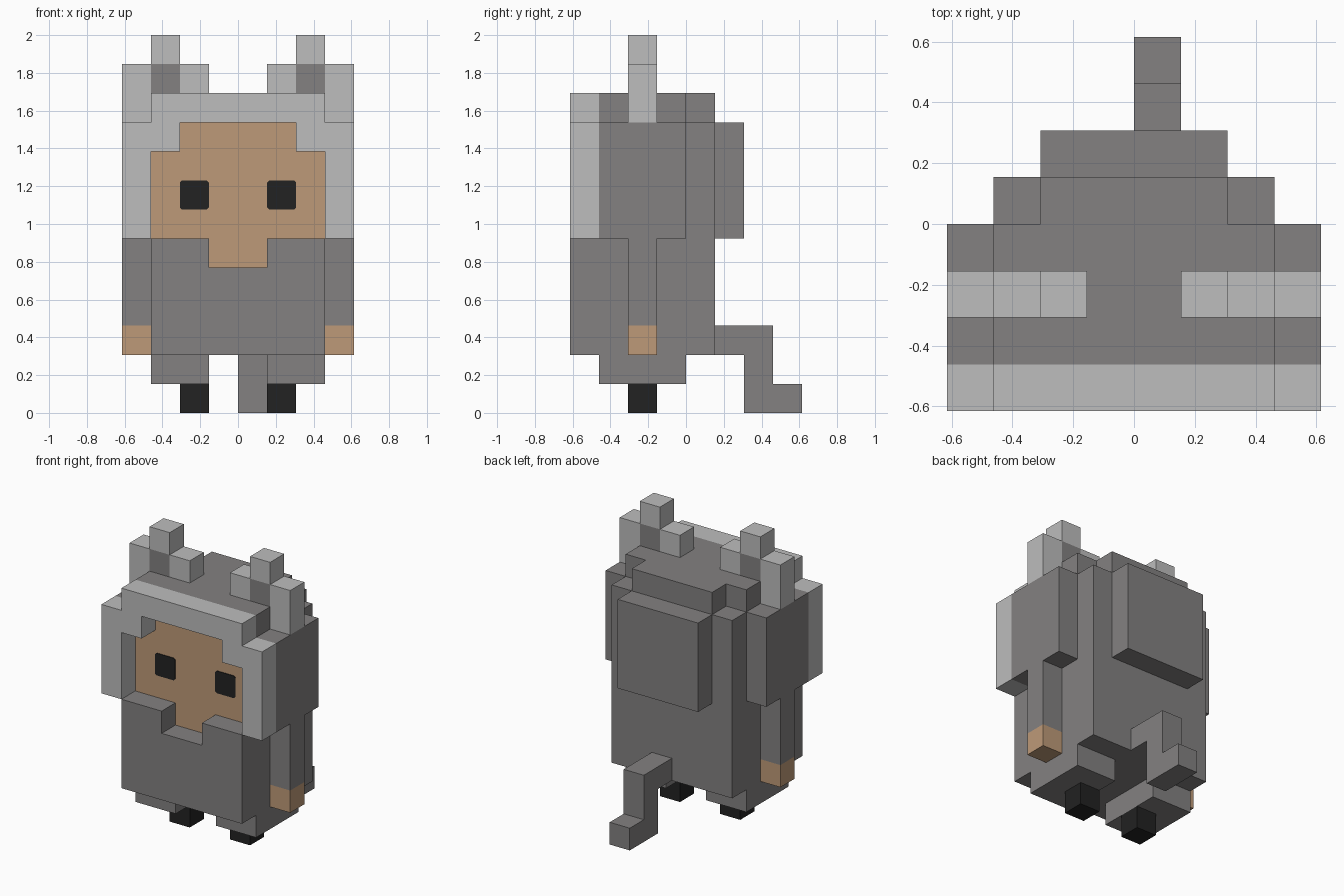
import bpy
import bmesh

cube = bpy.data.objects.get("Cube")
if cube:
    bpy.data.objects.remove(cube, do_unlink=True)

U = 2 / 13  # one block; all sizes below are in blocks


def material(name, rgb):
    m = bpy.data.materials.new(name)
    m.use_nodes = True
    m.diffuse_color = (*rgb, 1)
    bsdf = next(n for n in m.node_tree.nodes if n.type == 'BSDF_PRINCIPLED')
    bsdf.inputs["Base Color"].default_value = (*rgb, 1)
    bsdf.inputs["Roughness"].default_value = 0.9
    return m


GREY = material("dark grey fur", (0.227, 0.220, 0.220))
LIGHT = material("light grey trim", (0.509, 0.509, 0.509))
SKIN = material("tan skin", (0.515, 0.323, 0.188))
BLACK = material("black", (0.016, 0.016, 0.016))


def prism(name, profile, axis, lo, hi, mat):
    """Extrude a 2D block profile along an axis (0=x, 1=y, 2=z) from lo to hi."""
    bm = bmesh.new()
    verts = []
    for a, b in profile:
        co = [a, b]
        co.insert(axis, lo)
        verts.append(bm.verts.new([c * U for c in co]))
    base = bm.faces.new(verts)
    ext = bmesh.ops.extrude_face_region(bm, geom=[base])["geom"]
    shift = [0, 0, 0]
    shift[axis] = (hi - lo) * U
    bmesh.ops.translate(bm, vec=shift,
                        verts=[v for v in ext if isinstance(v, bmesh.types.BMVert)])
    bmesh.ops.recalc_face_normals(bm, faces=bm.faces)
    me = bpy.data.meshes.new(name)
    bm.to_mesh(me)
    bm.free()
    me.materials.append(mat)
    ob = bpy.data.objects.new(name, me)
    bpy.context.collection.objects.link(ob)
    return ob


def box(name, x, y, z, mat):
    x0, x1 = sorted(x)
    return prism(name, [(x0, y[0]), (x1, y[0]), (x1, y[1]), (x0, y[1])],
                 2, z[0], z[1], mat)


def mirrored(half):
    """Complete a right-half profile, listed bottom to top, across x = 0."""
    return half + [(-x, z) for x, z in reversed(half)]


# Body core, stepped crown and back panel
box("torso", (-3, 3), (-3, 1), (2, 10), GREY)
prism("crown", [(-3, -3), (3, -3), (3, 0), (2, 0), (2, 1), (-2, 1), (-2, 0), (-3, 0)],
      2, 10, 11, GREY)
box("back_panel", (-2, 2), (1, 2), (6, 10), GREY)

# Front of the coat with a chin notch
prism("coat_front", mirrored([(3, 2), (3, 6), (1, 6), (1, 5)]), 1, -4, -3, GREY)

# Light hood rim framing the face
prism("hood_rim",
      [(-4, 6), (-4, 10), (-3, 10), (-3, 11), (3, 11), (3, 10), (4, 10), (4, 6),
       (3, 6), (3, 9), (2, 9), (2, 10), (-2, 10), (-2, 9), (-3, 9), (-3, 6)],
      1, -4, -3, LIGHT)

# Recessed face plate
prism("face", mirrored([(1, 5), (1, 6), (3, 6), (3, 9), (2, 9), (2, 10)]),
      1, -3.02, -3, SKIN)

# Paired parts
for side, s in (("left", 1), ("right", -1)):
    def pair(name, x, y, z, mat):
        return box(f"{side}_{name}", (s * x[0], s * x[1]), y, z, mat)

    pair("hood_side", (3, 4), (-3, 0), (6, 10), GREY)
    pair("arm", (3, 4), (-2, -1), (3, 6), GREY)
    pair("hand", (3, 4), (-2, -1), (2, 3), SKIN)
    pair("thigh", (1, 3), (-3, 0), (1, 2), GREY)
    pair("foot", (1, 2), (-2, -1), (0, 1), BLACK)
    pair("ear_outer", (3, 4), (-2, -1), (10, 12), LIGHT)
    pair("ear_middle", (2, 3), (-2, -1), (11, 12), GREY)
    pair("ear_tip", (2, 3), (-2, -1), (12, 13), LIGHT)
    pair("ear_inner", (1, 2), (-2, -1), (11, 12), LIGHT)

    # Eye plate with slightly clipped corners
    c = 0.07
    eye = [(1 + c, 7), (2 - c, 7), (2, 7 + c), (2, 8 - c),
           (2 - c, 8), (1 + c, 8), (1, 8 - c), (1, 7 + c)]
    prism(f"{side}_eye", [(s * x, z) for x, z in eye], 1, -3.05, -3.02, BLACK)

# Stepped tail
prism("tail", [(1, 2), (2, 2), (2, 0), (4, 0), (4, 1), (3, 1), (3, 3), (1, 3)],
      0, 0, 1, GREY)
